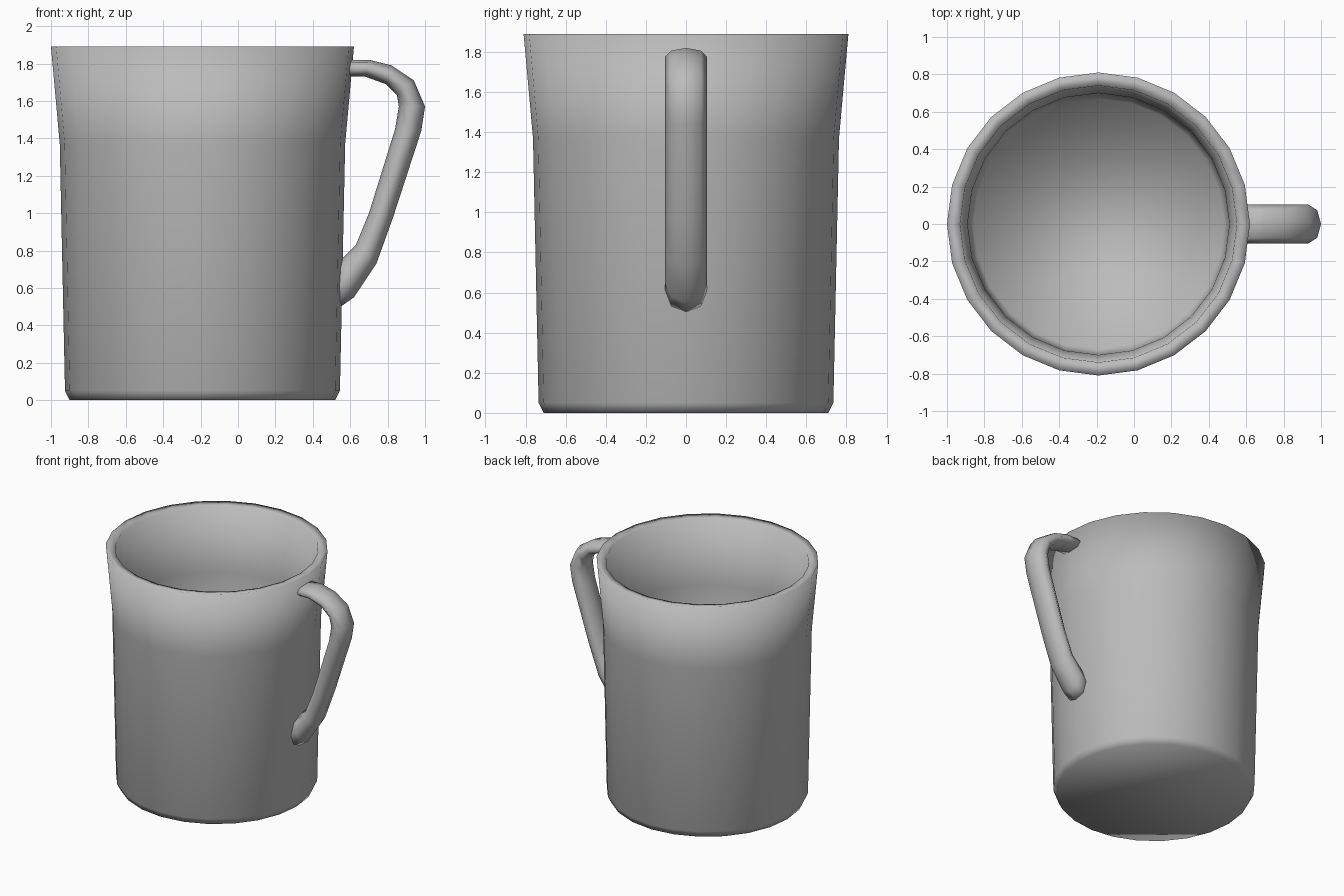
import bpy, bmesh
from math import sin, cos, pi

cube = bpy.data.objects.get("Cube")
if cube:
    bpy.data.objects.remove(cube, do_unlink=True)

# One grey glaze for the whole mug
glaze = bpy.data.materials.new("grey_glaze")
grey = (0.5, 0.5, 0.5, 1)
glaze.use_nodes = True
glaze.diffuse_color = grey
glaze.node_tree.nodes["Principled BSDF"].inputs["Base Color"].default_value = grey

CUP_X = -0.19


def loft(name, rings):
    """Skin a list of equal-length point rings and cap both ends."""
    bm = bmesh.new()
    loops = [[bm.verts.new(p) for p in ring] for ring in rings]
    n = len(loops[0])
    for a, b in zip(loops, loops[1:]):
        for i in range(n):
            j = (i + 1) % n
            bm.faces.new((a[i], a[j], b[j], b[i]))
    bm.faces.new(loops[0])
    bm.faces.new(loops[-1])
    bmesh.ops.recalc_face_normals(bm, faces=bm.faces)
    for f in bm.faces:
        f.smooth = True
    mesh = bpy.data.meshes.new(name)
    bm.to_mesh(mesh)
    bm.free()
    mesh.materials.append(glaze)
    obj = bpy.data.objects.new(name, mesh)
    bpy.context.collection.objects.link(obj)
    return obj


def circle(r, z, sides=24):
    return [(CUP_X + r * cos(2 * pi * i / sides), r * sin(2 * pi * i / sides), z)
            for i in range(sides)]


# Cup: up the outer wall, over the rim and down to the inner floor
profile = [(0.71, 0), (0.735, 0.05), (0.763, 1.37), (0.81, 1.89),
           (0.74, 1.88), (0.70, 1.37), (0.67, 0.08)]
loft("cup", [circle(r, z) for r, z in profile])

# Handle: outer and inner edge points (x, z) of each cross-section
stations = [((0.57, 1.82), (0.57, 1.73)), ((0.70, 1.82), (0.68, 1.73)),
            ((0.82, 1.79), (0.79, 1.69)), ((0.94, 1.71), (0.85, 1.63)),
            ((1.00, 1.57), (0.86, 1.57)), ((0.98, 1.44), (0.84, 1.45)),
            ((0.83, 0.98), (0.70, 1.00)), ((0.74, 0.73), (0.63, 0.83)),
            ((0.62, 0.55), (0.56, 0.76)), ((0.52, 0.48), (0.52, 0.71))]


def oval(outer, inner, half_width=0.105, sides=8):
    ring = []
    for i in range(sides):
        a = 2 * pi * i / sides
        t = (1 + cos(a)) / 2
        ring.append((inner[0] + (outer[0] - inner[0]) * t,
                     half_width * sin(a),
                     inner[1] + (outer[1] - inner[1]) * t))
    return ring


loft("handle", [oval(o, i) for o, i in stations])
